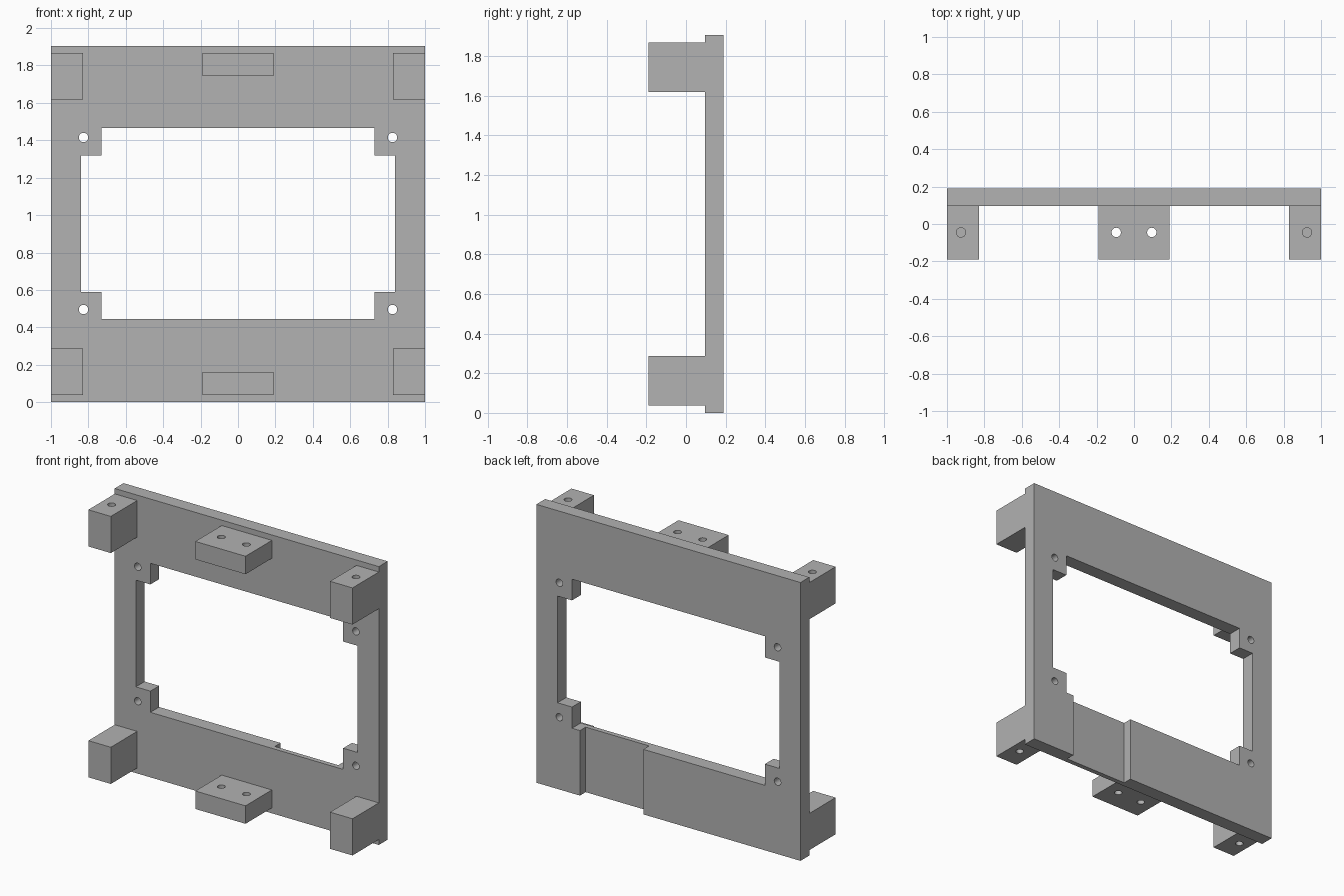
import bpy
from mathutils import Matrix, Vector
import bmesh

cube = bpy.data.objects.get("Cube")
if cube:
    bpy.data.objects.remove(cube, do_unlink=True)

HEIGHT = 1.905
BACK, FACE, FRONT = 0.19, 0.095, -0.19
HOLE_R = 0.025

grey = bpy.data.materials.new("plain grey")
grey.use_nodes = True
colour = (0.445, 0.445, 0.445, 1)
grey.diffuse_color = colour
grey.node_tree.nodes["Principled BSDF"].inputs["Base Color"].default_value = colour


def make_object(name, bm):
    mesh = bpy.data.meshes.new(name)
    bm.to_mesh(mesh)
    bm.free()
    mesh.materials.append(grey)
    obj = bpy.data.objects.new(name, mesh)
    bpy.context.collection.objects.link(obj)
    return obj


def box(name, x, y, z):
    """Box spanning the given (low, high) ranges."""
    bm = bmesh.new()
    size = [b - a for a, b in (x, y, z)]
    centre = Vector([(a + b) / 2 for a, b in (x, y, z)])
    bmesh.ops.create_cube(bm, size=1, matrix=Matrix.Translation(centre) @ Matrix.Diagonal((*size, 1)))
    return make_object(name, bm)


def drill(centre, length, axis):
    """Cylinder cutter along y or z."""
    bm = bmesh.new()
    turn = Matrix.Rotation(1.5707963, 4, "X") if axis == "y" else Matrix.Identity(4)
    bmesh.ops.create_cone(bm, cap_ends=True, segments=32, radius1=HOLE_R, radius2=HOLE_R,
                          depth=length, matrix=Matrix.Translation(centre) @ turn)
    return make_object("drill_cutter", bm)


def cut(obj, cutters):
    """Subtract every cutter, bake the result and discard the cutters."""
    for cutter in cutters:
        cutter.hide_render = True
        mod = obj.modifiers.new("cut", "BOOLEAN")
        mod.operation = "DIFFERENCE"
        mod.solver = "EXACT"
        mod.object = cutter
    bpy.context.view_layer.update()
    graph = bpy.context.evaluated_depsgraph_get()
    mesh = bpy.data.meshes.new_from_object(obj.evaluated_get(graph))
    obj.modifiers.clear()
    obj.data = mesh
    for cutter in cutters:
        bpy.data.objects.remove(cutter, do_unlink=True)


# Plate with stepped window, screw holes and rear cable recess
plate = box("frame_plate", (-1, 1), (FACE, BACK), (0, HEIGHT))
cutters = [
    box("window_cutter", (-0.73, 0.73), (0, 0.3), (0.445, 1.465)),
    box("window_side_cutter", (-0.84, 0.84), (-0.01, 0.31), (0.59, 1.32)),
    box("recess_cutter", (0.19, 0.67), (0.128, 0.32), (-0.1, 0.5)),
]
for x in (-0.826, 0.826):
    for z in (0.495, 1.415):
        cutters.append(drill((x, 0.14, z), 0.3, "y"))
cut(plate, cutters)

# Mounting blocks, mirrored top to bottom
for level, top in (("lower", False), ("upper", True)):
    def span(low, high):
        return (HEIGHT - high, HEIGHT - low) if top else (low, high)

    # Centre block with two through holes
    centre = box(level + "_centre_block", (-0.19, 0.19), (FRONT, FACE), span(0.037, 0.16))
    middle = sum(span(0.037, 0.16)) / 2
    cut(centre, [drill((x, -0.045, middle), 0.3, "z") for x in (-0.095, 0.095)])

    # Corner blocks with a blind hole in the outer end
    outer = HEIGHT - 0.037 if top else 0.037
    for side, s in (("right", -1), ("left", 1)):
        x = sorted((s * 0.83, s))
        block = box(f"{level}_{side}_corner_block", x, (FRONT, FACE), span(0.037, 0.288))
        cut(block, [drill((s * 0.925, -0.045, outer), 0.34, "z")])
